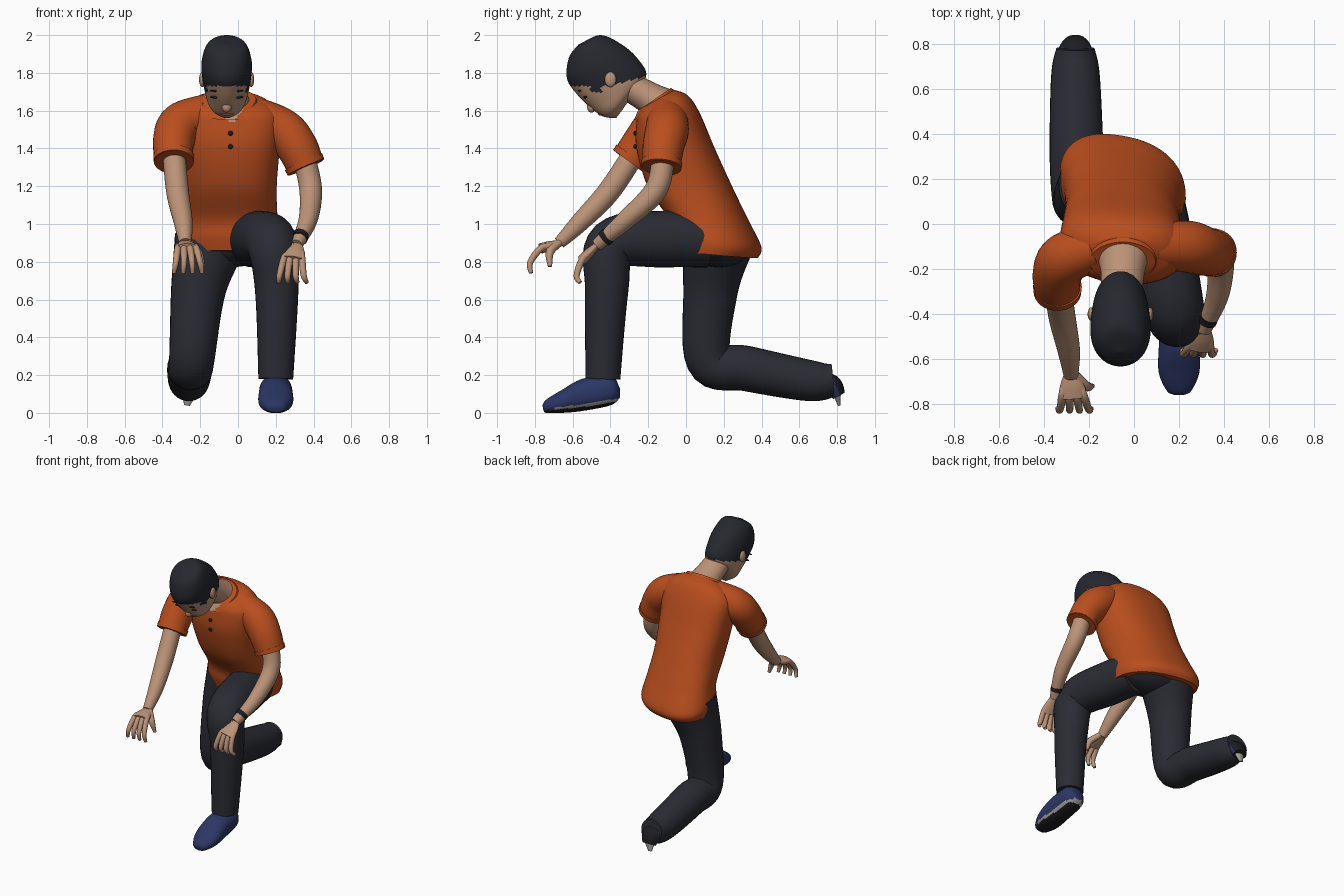
import bpy, bmesh, math
from mathutils import Vector

cube = bpy.data.objects.get("Cube")
if cube:
    bpy.data.objects.remove(cube)


def material(name, *rgb):
    mat = bpy.data.materials.new(name)
    mat.diffuse_color = (*rgb, 1)
    mat.use_nodes = True
    shader = mat.node_tree.nodes["Principled BSDF"]
    shader.inputs["Base Color"].default_value = (*rgb, 1)
    return mat


ORANGE = material("orange cloth", .49, .076, .013)
CLOTH = material("charcoal cloth", .024, .025, .034)
HAIR = material("black hair", .019, .021, .028)
SKIN = material("skin", .5, .29, .185)
LIP = material("lip", .3, .13, .09)
NAVY = material("navy leather", .025, .037, .13)
RUBBER = material("black rubber", .012, .012, .015)
GREY = material("grey trim", .4, .38, .35)


def finish(name, bm, mats, rule=None):
    bmesh.ops.recalc_face_normals(bm, faces=bm.faces)
    bm.normal_update()
    if rule:
        for face in bm.faces:
            face.material_index = rule(face.calc_center_median(), face.normal)
    mesh = bpy.data.meshes.new(name)
    bm.to_mesh(mesh)
    bm.free()
    for mat in mats:
        mesh.materials.append(mat)
    part = bpy.data.objects.new(name, mesh)
    bpy.context.collection.objects.link(part)
    bpy.ops.object.select_all(action="DESELECT")
    part.select_set(True)
    bpy.context.view_layer.objects.active = part
    bpy.ops.object.shade_smooth_by_angle(angle=math.radians(50))


def ease(rows, steps):
    """Pass a smooth curve through rows of any length."""
    rows = [Vector(row) for row in rows]
    padded = [rows[0]] + rows + [rows[-1]]
    result = []
    for before, start, end, after in zip(padded, padded[1:], padded[2:], padded[3:]):
        leave, arrive = (end - before) / 2, (after - start) / 2
        for step in range(steps):
            t = step / steps
            blend = t * t * (3 - 2 * t)
            result.append(start.lerp(end, blend) + leave * t * (1 - t) ** 2
                          - arrive * t * t * (1 - t))
    return result + [rows[-1]]


def skin_rings(name, rings, mats, rule, sides, power=1):
    """Join elliptical rings, each a centre and two half axes, into a closed skin."""
    def bend(value):
        return math.copysign(abs(value) ** power, value)

    bm = bmesh.new()
    angles = [math.tau * k / sides for k in range(sides)]
    loops = [[bm.verts.new(centre + across * bend(math.cos(a)) + deep * bend(math.sin(a)))
              for a in angles] for centre, across, deep in rings]
    for lower, upper in zip(loops, loops[1:]):
        for k in range(sides):
            bm.faces.new((lower[k - 1], lower[k], upper[k], upper[k - 1]))
    bm.faces.new(loops[0])
    bm.faces.new(loops[-1])
    finish(name, bm, mats, rule)


def profile(name, mats, x, rows, rule=None, power=1, turn=0):
    """Rows give front y, front z, back y, back z and half width; turn fades out upwards."""
    rings = []
    rows = ease(rows, 8)
    for i, (front_y, front_z, back_y, back_z, width) in enumerate(rows):
        front, back = Vector((x, front_y, front_z)), Vector((x, back_y, back_z))
        across = Vector((1, turn * (1 - i / len(rows)), 0)) * width
        rings.append(((front + back) / 2, across, (back - front) / 2))
    skin_rings(name, rings, mats, rule, 64, power)


def limb(name, mats, points, depth=1, rule=None, sides=32):
    """Points give x, y, z and radius; depth flattens the section."""
    rows = ease(points, 8)
    rings = []
    for i, row in enumerate(rows):
        along = (rows[min(i + 1, len(rows) - 1)] - rows[max(i - 1, 0)]).to_3d().normalized()
        across = Vector((1, 0, 0))
        across = (across - along * across.dot(along)).normalized()
        rings.append((row.to_3d(), across * row.w, along.cross(across) * row.w * depth))
    skin_rings(name, rings, mats, rule, sides)


def ball(name, mat, centre, size):
    bm = bmesh.new()
    bmesh.ops.create_uvsphere(bm, u_segments=24, v_segments=12, radius=1)
    bmesh.ops.scale(bm, vec=size, verts=bm.verts)
    bmesh.ops.translate(bm, vec=centre, verts=bm.verts)
    finish(name, bm, [mat])


# Shirt leaning forward, with a collar and an open neck
def open_neck(centre, normal):
    in_notch = abs(centre.x + .04) < (centre.z - 1.53) * .9
    return int(in_notch and normal.y < 0 and centre.y < -.2)


profile("shirt", [ORANGE, SKIN], -.05, [
    (-.05, .86, .37, .82, .27), (-.07, .93, .39, .88, .28), (-.09, 1.03, .32, 1.03, .26),
    (-.2, 1.2, .24, 1.2, .255), (-.26, 1.4, .15, 1.4, .27), (-.26, 1.54, .07, 1.59, .275),
    (-.25, 1.59, .01, 1.68, .22), (-.24, 1.61, -.06, 1.71, .15)],
    open_neck, power=.85, turn=-.2)
profile("collar", [ORANGE, SKIN], -.05, [
    (-.275, 1.55, -.01, 1.68, .175), (-.255, 1.6, -.08, 1.72, .145)], open_neck)
for i in range(2):
    ball(f"button_{i + 1}", RUBBER, (-.04, -.27, 1.48 - i * .07), (.013, .008, .013))


# Neck and head, bowed down
def hairline(centre, normal):
    sideburn = abs(centre.x + .06) > .09 and -.51 < centre.y < -.45
    edge = 1.7 if sideburn else 1.73 + max(0, centre.y + .42) / 4
    return int(centre.z > edge)


limb("neck", [SKIN], [(-.05, -.1, 1.6, .14), (-.05, -.2, 1.67, .1), (-.06, -.36, 1.76, .09)], .85)
profile("head", [SKIN, HAIR], -.06, [
    (-.37, 1.56, -.34, 1.6, .03), (-.44, 1.57, -.27, 1.7, .09), (-.51, 1.62, -.21, 1.79, .115),
    (-.58, 1.69, -.26, 1.88, .13), (-.63, 1.77, -.34, 1.95, .132),
    (-.62, 1.88, -.45, 2, .1), (-.57, 1.95, -.55, 1.96, .01)], hairline)
ball("nose", SKIN, (-.06, -.5, 1.62), (.026, .024, .03))
ball("mouth", LIP, (-.06, -.45, 1.584), (.036, .016, .011))
for name, side in (("left", 1), ("right", -1)):
    ball(name + "_eye", HAIR, (-.06 + side * .06, -.533, 1.672), (.03, .009, .007))
    ball(name + "_eyebrow", HAIR, (-.06 + side * .06, -.563, 1.705), (.034, .009, .005))
    ball(name + "_ear", SKIN, (-.06 + side * .13, -.4, 1.765), (.016, .03, .04))


# Arms: cuffed sleeve, bare forearm and hand
def hand(name, wrist, knuckle, tip):
    wrist, knuckle, tip = Vector(wrist), Vector(knuckle), Vector(tip)
    palm = (wrist + knuckle) / 2
    bend = (knuckle + tip) / 2 + (knuckle - wrist) * .3
    limb(name + "_palm", [SKIN], [(*wrist, .034), (*palm, .055), (*knuckle, .062)], .45)
    for i in range(4):
        shift = Vector((i - 1.5, 0, 0)) * .033
        limb(f"{name}_finger_{i + 1}", [SKIN], [
            (*(palm + shift * .8), .014), (*(knuckle + shift), .018),
            (*(bend + shift * 1.3), .016), (*(tip + shift * 1.5), .011)], sides=12)
    inward = Vector((math.copysign(.09, -wrist.x), 0, 0))
    drop = Vector((0, 0, -.11))
    limb(name + "_thumb", [SKIN], [
        (*(wrist + inward * .2), .02), (*(palm + inward * .7 + drop * .3), .022),
        (*(palm + inward + drop), .011)], sides=12)


def arm(name, sleeve, forearm, knuckle, tip):
    limb(name + "_sleeve", [ORANGE], sleeve)
    end = Vector(sleeve[-1])
    top = end.lerp(Vector(sleeve[-2]), .25)
    thicker = Vector((0, 0, 0, .006))
    limb(name + "_cuff", [ORANGE], [top + thicker, end + thicker])
    limb(name + "_forearm", [SKIN], forearm)
    hand(name + "_hand", forearm[-1][:3], knuckle, tip)


left_forearm = [(.35, -.12, 1.35, .06), (.385, -.16, 1.18, .06), (.37, -.32, 1.02, .05),
                (.31, -.47, .89, .033)]
arm("left", [(.07, -.1, 1.58, .1), (.23, -.1, 1.5, .115), (.31, -.12, 1.41, .11),
             (.36, -.13, 1.3, .1)], left_forearm, (.29, -.55, .81), (.29, -.56, .69))
arm("right", [(-.16, -.1, 1.59, .1), (-.3, -.15, 1.53, .115), (-.34, -.22, 1.44, .11),
              (-.34, -.3, 1.33, .1)],
    [(-.34, -.27, 1.38, .06), (-.32, -.41, 1.17, .06), (-.29, -.56, 1.01, .05),
     (-.28, -.67, .9, .033)], (-.27, -.77, .87), (-.265, -.82, .74))
wrist, above = Vector(left_forearm[-1]), Vector(left_forearm[-2])
limb("wrist_band", [RUBBER], [(*wrist.lerp(above, t).to_3d(), .043) for t in (.25, .4)])

# Trousers: seat, raised left leg, kneeling right leg
ball("trouser_seat", CLOTH, (-.05, .17, .9), (.25, .19, .13))
limb("left_trouser_leg", [CLOTH], [
    (.08, .12, .91, .14), (.12, -.12, .92, .15), (.18, -.39, .89, .135),
    (.205, -.42, .65, .115), (.2, -.44, .18, .092)])
limb("right_trouser_leg", [CLOTH], [
    (-.15, .17, .9, .19), (-.21, .13, .65, .145), (-.245, .12, .28, .12),
    (-.255, .32, .235, .12), (-.26, .66, .17, .108), (-.26, .78, .175, .085)])


# Shoes: upper, pale welt and dark sole
def shoe_layers(centre, normal):
    return 2 if normal.z < -.75 else 1 if normal.z < -.55 and centre.y > -.7 else 0


profile("left_shoe", [NAVY, GREY, RUBBER], .2, [
    (-.76, .04, -.755, .015, .025), (-.74, .07, -.74, 0, .055), (-.66, .12, -.66, 0, .09),
    (-.55, .18, -.55, .01, .09), (-.4, .2, -.4, .04, .08), (-.35, .13, -.35, .08, .04)],
    shoe_layers, power=.9)
limb("right_shoe", [NAVY, RUBBER], [(-.26, .68, .17, .07), (-.26, .77, .15, .075),
                                    (-.26, .81, .09, .05)], .7,
     lambda centre, normal: int(normal.y > .4))
limb("right_shoe_toe", [GREY], [(-.26, .8, .1, .04), (-.27, .81, .04, .015)], .5)
